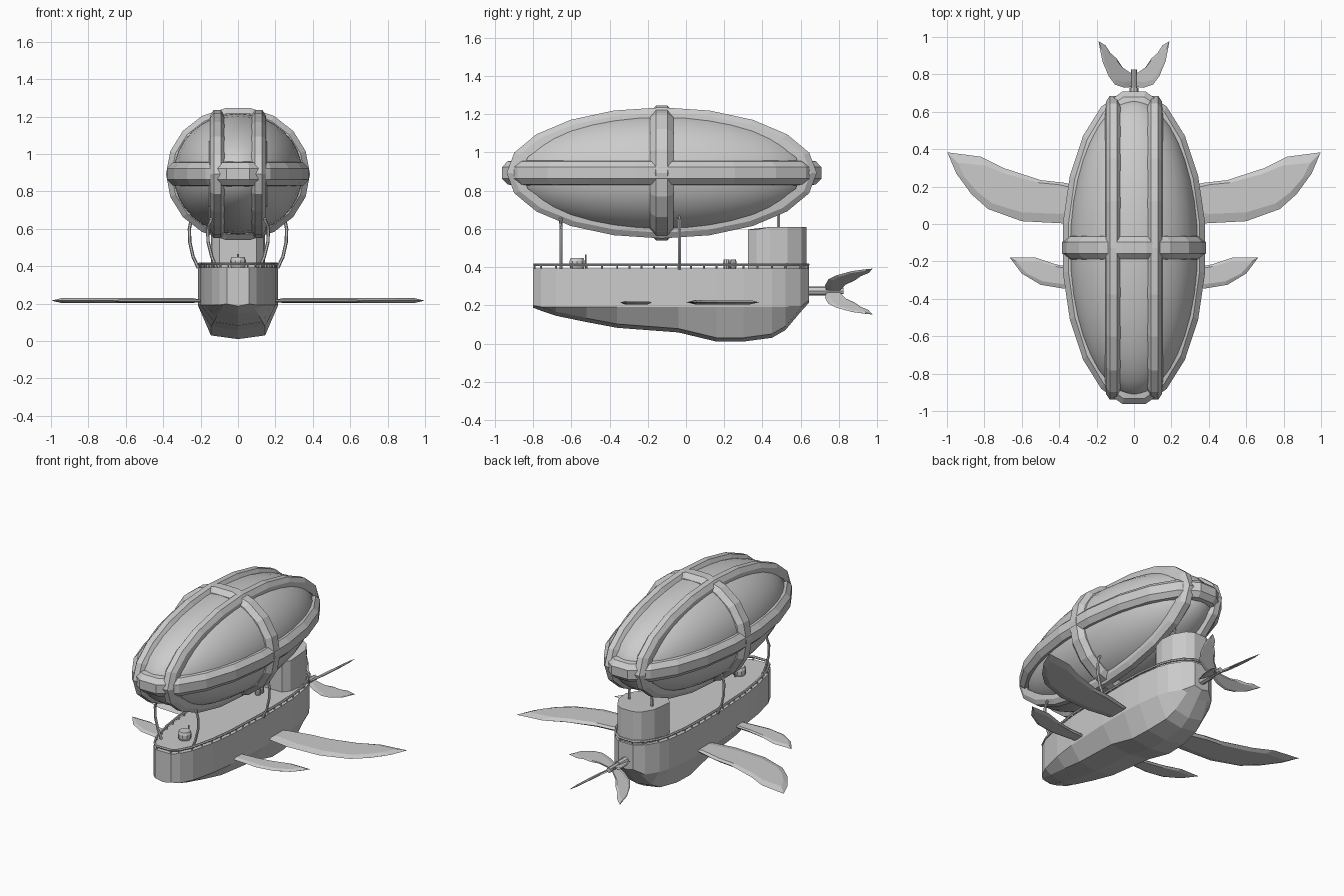
import bpy, bmesh, math
from mathutils import Vector

if "Cube" in bpy.data.objects:
    bpy.data.objects.remove(bpy.data.objects["Cube"])

grey = bpy.data.materials.new("light_grey")
grey.diffuse_color = (0.6, 0.6, 0.6, 1)
grey.use_nodes = True
grey.node_tree.nodes["Principled BSDF"].inputs["Base Color"].default_value = grey.diffuse_color
CENTRE = Vector((0, -0.127, 0.893))      # middle of the balloon
OUT = (0.385, 0.847, 0.358)              # outer radii of the ribs


def finish(name, bm, smooth=None):
    bmesh.ops.recalc_face_normals(bm, faces=bm.faces)
    me = bpy.data.meshes.new(name)
    bm.to_mesh(me)
    bm.free()
    me.materials.append(grey)
    ob = bpy.data.objects.new(name, me)
    bpy.context.collection.objects.link(ob)
    if smooth:
        bpy.context.view_layer.objects.active = ob
        ob.select_set(True)
        bpy.ops.object.shade_smooth_by_angle(angle=math.radians(smooth))
        ob.select_set(False)
    return ob


def loft(name, rings, closed=False, smooth=None):
    """Skin a row of equal closed rings; cap the ends or join them."""
    bm = bmesh.new()
    vs = [[bm.verts.new(p) for p in r] for r in rings]
    n = len(vs[0])
    for i in range(len(vs) if closed else len(vs) - 1):
        a, b = vs[i], vs[(i + 1) % len(vs)]
        for j in range(n):
            bm.faces.new((a[j], a[(j + 1) % n], b[(j + 1) % n], b[j]))
    if not closed:
        bm.faces.new(vs[0])
        bm.faces.new(vs[-1])
    return finish(name, bm, smooth)


def tube(name, pts, r, closed=False, sides=6):
    pts = [Vector(p) for p in pts]
    rings = []
    for i, p in enumerate(pts):
        a = pts[i - 1] if closed or i else p
        b = pts[(i + 1) % len(pts)] if closed or i < len(pts) - 1 else p
        t = (b - a).normalized()
        u = t.cross(Vector((0, 0, 1)) if abs(t.z) < 0.9 else Vector((0, 1, 0))).normalized()
        v = t.cross(u)
        rings.append([p + r * (math.cos(k * math.tau / sides) * u + math.sin(k * math.tau / sides) * v)
                      for k in range(sides)])
    return loft(name, rings, closed, 40)


def rib(name, axis, offset, count, phase):
    """Trapezoid band round the ellipsoid, in a plane across one axis."""
    i, j = [k for k in range(3) if k != axis]
    rings = []
    for s in range(count):
        a = (s + phase) * math.tau / count
        ring = []
        for side, grow in ((-0.062, -0.075), (-0.055, -0.03), (-0.027, 0), (0.027, 0), (0.055, -0.03), (0.062, -0.075)):
            f = math.sqrt(1 - (offset / OUT[axis]) ** 2)
            p = CENTRE.copy()
            p[axis] += offset + side * (0.72 if axis == 0 else 1.1)
            p[i] += (OUT[i] * f + grow) * math.sin(a)
            p[j] += (OUT[j] * f + grow) * math.cos(a)
            ring.append(p)
        rings.append(ring)
    return loft(name, rings, True)


# Balloon and its ribs
bm = bmesh.new()
bmesh.ops.create_uvsphere(bm, u_segments=32, v_segments=20, radius=1)
for v in bm.verts:
    x, y, z = v.co
    v.co = CENTRE + Vector((x * 0.347, z * 0.80, y * 0.325))
finish("balloon", bm, 60)
rib("balloon_belt", 2, 0, 20, 0.5)
rib("balloon_ring", 1, 0, 18, 0.5)
for s in (-1, 1):
    rib("balloon_long_rib", 0, s * 0.11, 20, 0)

# Hull: y, half width, keel height, bottom half width
stations = [(-0.80, 0.06, 0.187, 0.05), (-0.76, 0.10, 0.172, 0.075), (-0.68, 0.14, 0.145, 0.095),
            (-0.52, 0.178, 0.112, 0.115), (-0.36, 0.2, 0.082, 0.13), (-0.04, 0.215, 0.058, 0.145),
            (0.16, 0.215, 0.01, 0.145), (0.30, 0.21, 0.01, 0.14), (0.45, 0.188, 0.03, 0.12),
            (0.52, 0.165, 0.07, 0.105), (0.60, 0.115, 0.165, 0.08), (0.645, 0.055, 0.215, 0.045)]
rings = []
for y, w, k, b in stations:
    c = max(0.192, k + 0.012)
    e = min(k + 0.02, c - 0.003)
    half = [(w, 0.392), (w, c), (b, e)]
    rings.append([(x, y, z) for x, z in half] + [(0, y, k)] + [(-x, y, z) for x, z in half[::-1]])
loft("hull", rings)

# Deck railing with posts
edge = [(w - 0.008, y + (0.008 if y < -0.79 else -0.006 if y > 0.64 else 0)) for y, w, k, b in stations]
outline = edge + [(-x, y) for x, y in edge[::-1]]
tube("railing", [(x, y, 0.413) for x, y in outline], 0.008, True)
for i, (x, y) in enumerate(outline):
    x2, y2 = outline[(i + 1) % len(outline)]
    steps = max(1, round(math.hypot(x2 - x, y2 - y) / 0.07))
    for k in range(steps):
        px, py = x + (x2 - x) * k / steps, y + (y2 - y) * k / steps
        tube("railing_post", [(px, py, 0.385), (px, py, 0.412)], 0.005, sides=4)

# Rear cabin
plan = [(0.10, 0.325), (0.135, 0.37), (0.145, 0.44), (0.135, 0.53), (0.09, 0.605), (0.045, 0.63)]
plan = plan + [(-x, y) for x, y in plan[::-1]]
loft("cabin", [[(x, y, z if y > 0.38 else min(z, 0.597)) for x, y in plan] for z in (0.385, 0.61)])

# Suspension ropes
for s in (-1, 1):
    for y, path in ((-0.655, [(0.115, 0.39), (0.14, 0.45), (0.16, 0.53), (0.162, 0.6), (0.145, 0.65), (0.12, 0.68)]),
                    (-0.035, [(0.212, 0.39), (0.24, 0.45), (0.258, 0.53), (0.26, 0.6), (0.25, 0.65), (0.22, 0.69)]),
                    (0.485, [(0.085, 0.6), (0.085, 0.65), (0.08, 0.70)])):
        tube("rope", [(s * x, y, z) for x, z in path], 0.009)


def fin(name, outline, place, thick):
    """Thin leaf with sharp edges, positioned by a mapping function."""
    n = len(outline)
    cx, cy = sum(p[0] for p in outline) / n, sum(p[1] for p in outline) / n
    ins = [(cx + (x - cx) * 0.86, cy + (y - cy) * 0.72) for x, y in outline]
    bm = bmesh.new()
    mid = [bm.verts.new(place(x, y, 0)) for x, y in outline]
    for h in (-thick, thick):
        f = [bm.verts.new(place(x, y, h)) for x, y in ins]
        bm.faces.new(f)
        for i in range(n):
            bm.faces.new((mid[i], mid[(i + 1) % n], f[(i + 1) % n], f[i]))
    finish(name, bm)


# Side wings
big = [(0.18, 0.03), (0.37, 0.003), (0.6, 0.015), (0.78, 0.08), (0.87, 0.16), (0.95, 0.27), (0.998, 0.383),
       (0.82, 0.36), (0.7, 0.30), (0.5, 0.235), (0.37, 0.22), (0.18, 0.17)]
small = [(0.17, -0.33), (0.38, -0.345), (0.5, -0.325), (0.6, -0.265), (0.665, -0.178),
         (0.53, -0.178), (0.42, -0.215), (0.3, -0.24), (0.17, -0.25)]
for s in (-1, 1):
    fin("large_wing", big, lambda x, y, h: (s * x, y, 0.216 + h), 0.013)
    fin("small_wing", small, lambda x, y, h: (s * x, y, 0.214 + h), 0.009)

# Tail shaft and four swept blades
tube("tail_shaft", [(0, 0.63, 0.275), (0, 0.73, 0.275)], 0.024, sides=8)
tube("tail_hub", [(0, 0.72, 0.275), (0, 0.825, 0.275)], 0.017, sides=8)
blade = [(0.0, 0.735), (0.06, 0.728), (0.12, 0.745), (0.16, 0.79), (0.20, 0.87), (0.225, 0.978),
         (0.18, 0.955), (0.15, 0.915), (0.11, 0.885), (0.07, 0.835), (0.0, 0.79)]
for sx in (-1, 1):
    for sz in (-1, 1):
        d = Vector((sx * 0.845, 0, sz * 0.535))
        nrm = Vector((-d.z, 0, d.x))
        fin("tail_blade", blade, lambda r, y, h: Vector((0, y, 0.272)) + d * r + nrm * h, 0.005)


# Deck fittings: bow barrel with a pole, midship drums
def drum(name, x, y, r, h):
    rings = [[(x + r * f * math.cos(k * math.tau / 10), y + r * f * math.sin(k * math.tau / 10), 0.39 + h * t)
              for k in range(10)] for f, t in ((0.85, 0), (1, 0.3), (1, 0.7), (0.85, 1))]
    loft(name, rings)


drum("bow_barrel", 0, -0.57, 0.042, 0.058)
tube("bow_pole", [(0, -0.525, 0.39), (0, -0.525, 0.465)], 0.005)
for y in (0.212, 0.247):
    drum("midship_drum", 0, y, 0.018, 0.05)
